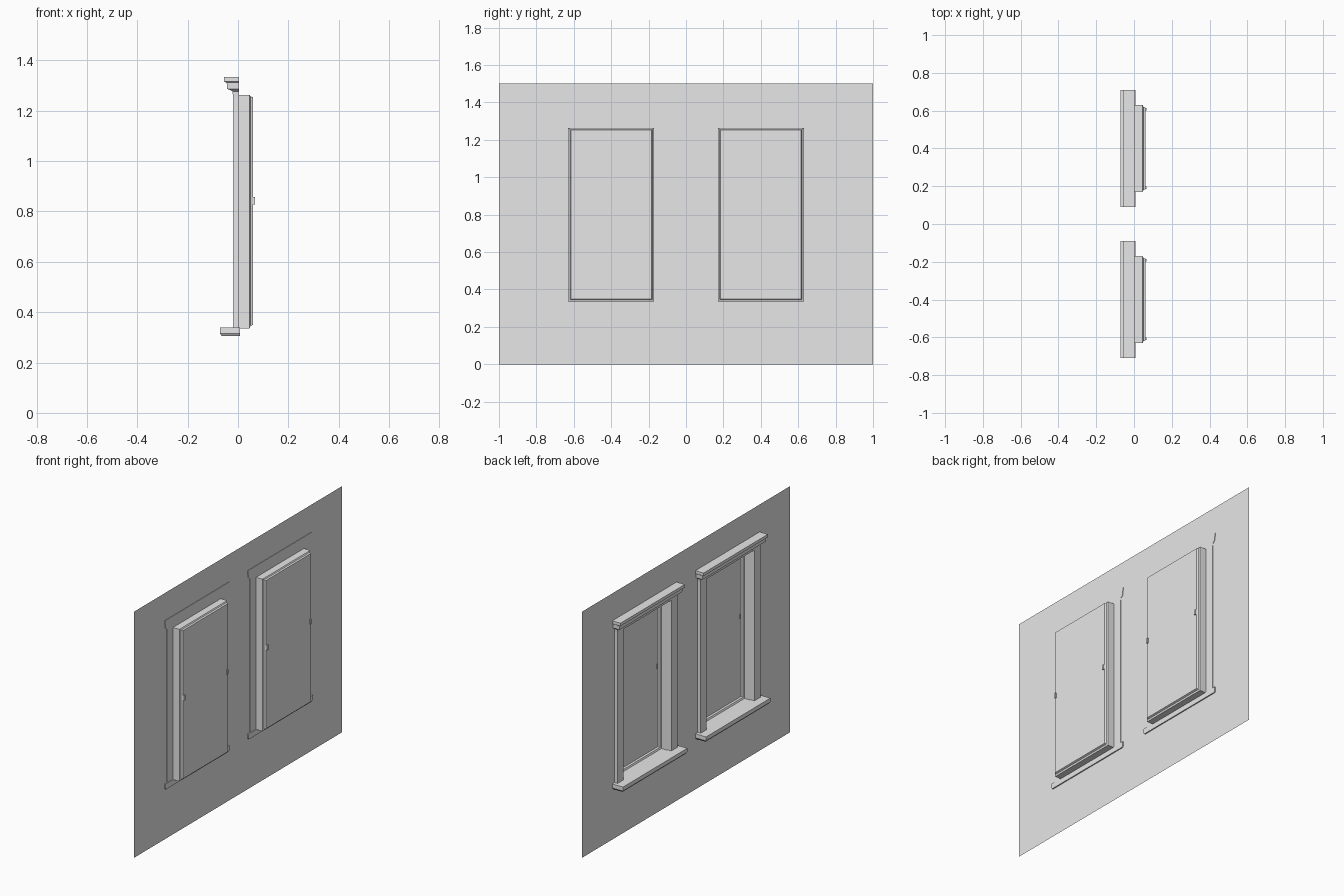
import bpy
import bmesh

cube = bpy.data.objects.get("Cube")
if cube:
    bpy.data.objects.remove(cube, do_unlink=True)

grey = bpy.data.materials.new("plain_grey")
grey.use_nodes = True
grey.diffuse_color = (0.8, 0.8, 0.8, 1)
grey.node_tree.nodes["Principled BSDF"].inputs["Base Color"].default_value = (0.8, 0.8, 0.8, 1)

CENTRES = {"right": -0.4, "left": 0.4}
HALF = 0.23              # half width of an opening
BOTTOM, TOP = 0.336, 1.263
BACK = 0.003             # trim pokes slightly through the wall


def finish(name, bm):
    bmesh.ops.remove_doubles(bm, verts=bm.verts, dist=0.00001)
    bmesh.ops.recalc_face_normals(bm, faces=bm.faces)
    mesh = bpy.data.meshes.new(name)
    bm.to_mesh(mesh)
    bm.free()
    mesh.materials.append(grey)
    obj = bpy.data.objects.new(name, mesh)
    bpy.context.collection.objects.link(obj)
    return obj


def loft(name, rings, cap_start=True, cap_end=True):
    """Skin a run of four-cornered rings."""
    bm = bmesh.new()
    loops = [[bm.verts.new(p) for p in ring] for ring in rings]
    for a, b in zip(loops, loops[1:]):
        for i in range(4):
            j = (i + 1) % 4
            bm.faces.new((a[i], a[j], b[j], b[i]))
    if cap_start:
        bm.faces.new(loops[0])
    if cap_end:
        bm.faces.new(loops[-1])
    return finish(name, bm)


def flat_ring(z, front, back, y, half):
    return [(front, y - half, z), (back, y - half, z), (back, y + half, z), (front, y + half, z)]


def upright_ring(x, y, half, low, high):
    return [(x, y - half, low), (x, y + half, low), (x, y + half, high), (x, y - half, high)]


# Thin wall sheet with two openings
bm = bmesh.new()
ys = [-1.0] + [c + s * HALF for c in CENTRES.values() for s in (-1, 1)] + [1.0]
zs = [0.0, BOTTOM, TOP, 1.5]
for i in range(len(ys) - 1):
    for k in range(len(zs) - 1):
        if k == 1 and i in (1, 3):
            continue
        corners = ((ys[i], zs[k]), (ys[i + 1], zs[k]), (ys[i + 1], zs[k + 1]), (ys[i], zs[k + 1]))
        bm.faces.new([bm.verts.new((0, y, z)) for y, z in corners])
finish("wall", bm)

# Moulding profile of the head: height, front
HEAD = [(1.257, -0.02), (1.277, -0.022), (1.287, -0.043), (1.311, -0.045),
        (1.315, -0.055), (1.333, -0.055)]

for side, y in CENTRES.items():
    # Reveal box
    loft(side + "_reveal", [upright_ring(x, y, HALF, BOTTOM, TOP) for x in (0, 0.046)], False, False)

    # Dished sash with its pane
    sash = [(0.046, 0), (0.05, 0.01), (0.06, 0.014)]
    loft(side + "_sash", [upright_ring(x, y, HALF - d, BOTTOM + d, TOP - d * 0.7) for x, d in sash], False)

    # Side casings and small catches
    for s, label in ((-1, "right"), (1, "left")):
        loft(f"{side}_window_{label}_casing",
             [flat_ring(z, -0.02, BACK, y + s * 0.259, 0.029) for z in (BOTTOM, 1.26)])
        loft(f"{side}_window_{label}_catch",
             [flat_ring(z, 0.058, 0.067, y + s * 0.208, 0.006) for z in (0.828, 0.858)])

    # Moulded head that widens with its depth
    loft(side + "_head", [flat_ring(z, x, BACK, y, 0.288 - (x + 0.02) * 0.62) for z, x in HEAD])

    # Sill with an eased lower edge
    sill = [(0.305, -0.064, 0.303), (0.315, -0.072, 0.31), (0.339, -0.072, 0.31)]
    loft(side + "_sill", [flat_ring(z, x, 0.007, y, half) for z, x, half in sill])
